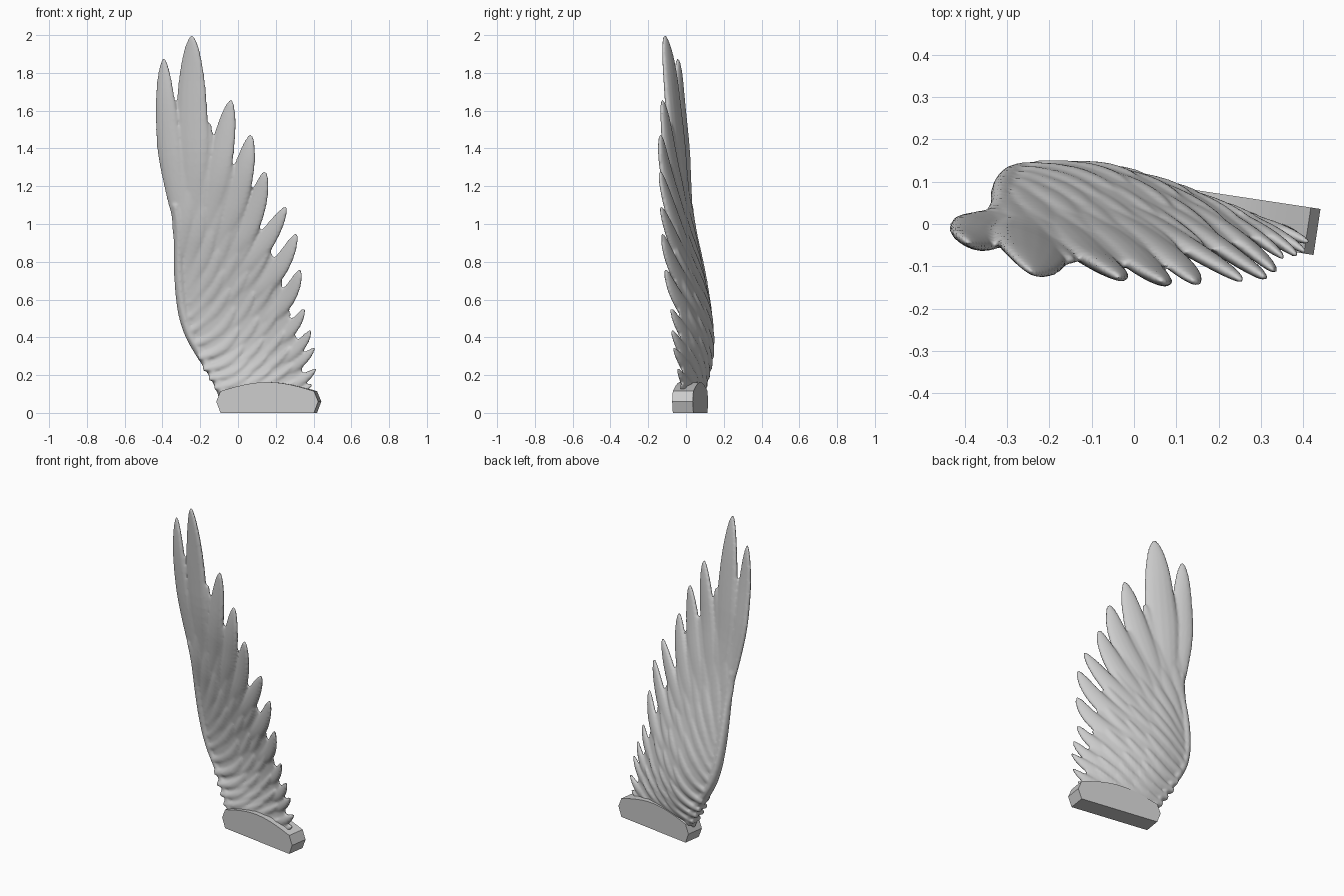
import bpy, bmesh, math
from mathutils import Vector

cube = bpy.data.objects.get("Cube")
if cube:
    bpy.data.objects.remove(cube)

stone = bpy.data.materials.new("light grey")
stone.use_nodes = True
GREY = (0.6, 0.6, 0.6, 1)
stone.diffuse_color = GREY
stone.node_tree.nodes["Principled BSDF"].inputs["Base Color"].default_value = GREY


def table(rows, z, col):
    """Read a column from rows keyed by height."""
    if z <= rows[0][0]:
        return rows[0][col]
    for a, b in zip(rows, rows[1:]):
        if z <= b[0]:
            t = (z - a[0]) / (b[0] - a[0])
            return a[col] + (b[col] - a[col]) * t
    return rows[-1][col]


def soft_table(rows, z, col):
    """The same, rounded off at the rows."""
    return sum(table(rows, z + d * .03, col) for d in range(-3, 4)) / 7


def loft(bm, rings):
    """Closed skin over a list of equal rings."""
    loops = [[bm.verts.new(p) for p in ring] for ring in rings]
    n = len(loops[0])
    for a, b in zip(loops, loops[1:]):
        for i in range(n):
            j = (i + 1) % n
            bm.faces.new((a[i], a[j], b[j], b[i]))
    bm.faces.new(loops[0][::-1])
    bm.faces.new(loops[-1])


def finish(bm, name):
    bmesh.ops.recalc_face_normals(bm, faces=bm.faces)
    mesh = bpy.data.meshes.new(name)
    bm.to_mesh(mesh)
    bm.free()
    obj = bpy.data.objects.new(name, mesh)
    bpy.context.collection.objects.link(obj)
    mesh.materials.append(stone)
    bpy.ops.object.select_all(action='DESELECT')
    obj.select_set(True)
    bpy.context.view_layer.objects.active = obj
    return obj


# Core of the wing: height, leading edge, trailing edge, half thickness
CORE = [(.08, -.09, .37, .04), (.16, -.13, .36, .045), (.27, -.2, .34, .052),
        (.36, -.265, .32, .055), (.45, -.305, .3, .055), (.6, -.333, .26, .048),
        (.8, -.343, .21, .038), (1.0, -.335, .11, .03), (1.2, -.38, .02, .022),
        (1.35, -.4, -.1, .018), (1.5, -.41, -.24, .01)]
# Bend of the wing: height, depth at the leading edge, slope across, bulge
BEND = [(0, .08, -.14, .0), (.15, .085, -.14, .02), (.3, .11, -.22, .055),
        (.5, .11, -.27, .06), (.76, .075, -.29, .04), (1.0, .025, -.25, .02),
        (1.3, -.01, -.27, 0), (1.66, -.045, -.25, 0), (1.85, -.055, -.33, 0),
        (2.1, -.08, -.45, 0)]
# Feathers: tip x, tip z, root x, root z, half width, tip lean in degrees
FEATHERS = [(-.393, 1.88, -.29, .95, .068, -1), (-.245, 2.0, -.245, .9, .096, 0),
            (-.037, 1.66, -.23, .8, .078, 9), (.068, 1.475, -.22, .72, .076, 9),
            (.143, 1.282, -.22, .64, .07, 10), (.255, 1.094, -.22, .57, .064, 27),
            (.308, .952, -.2, .5, .062, 19), (.328, .763, -.18, .43, .058, 14),
            (.352, .555, -.16, .36, .048, 24), (.386, .442, -.13, .31, .046, 26),
            (.406, .348, -.1, .26, .044, 38), (.415, .235, -.07, .21, .042, 46),
            (.395, .155, 0, .13, .036, 55)]


def feather(bm, tip, root, width, lean, thick, offset=0.0, steps=24, sides=14):
    """Flattened blade with a round tip along a bent path, tilted like a shingle."""
    tip, root = Vector(tip), Vector(root)
    a = math.radians(lean)
    ctrl = tip - Vector((math.sin(a), math.cos(a))) * (tip - root).length * .55
    rings = []
    for k in range(steps + 1):
        t = 1 - (1 - k / steps) ** 1.8
        p = root * (1 - t) ** 2 + ctrl * 2 * t * (1 - t) + tip * t * t
        d = ((ctrl - root) * (1 - t) + (tip - ctrl) * t).normalized()
        side = Vector((d.y, -d.x))
        taper = max(.04, (1 - t ** 3.8) ** .58) * (.5 + .5 * min(1, t * 2))
        ring = []
        for i in range(sides):
            u = 2 * math.pi * i / sides
            s = math.cos(u) * width * taper
            h = math.sin(u) * thick * max(.1, taper ** .7) + offset - .12 * s
            q = p + side * s
            ring.append((q.x, h, q.y))
        rings.append(ring)
    loft(bm, rings)


bm = bmesh.new()
rings = []
for k in range(41):
    z = .08 + 1.42 * k / 40
    left, right, thick = (soft_table(CORE, z, c) for c in (1, 2, 3))
    ring = []
    for i in range(40):
        u = 2 * math.pi * i / 40
        c = math.cos(u)
        x = (left + right) / 2 + c * (right - left) / 2
        # blunt leading edge, thin trailing edge
        ring.append((x, math.sin(u) * thick * (.7 - .35 * c), z))
    rings.append(ring)
loft(bm, rings)

# Long flight feathers
for tx, tz, rx, rz, w, lean in FEATHERS:
    feather(bm, (tx, tz), (rx, rz), w, lean, .016 + .17 * w)

# Overlapping tiers of covert feathers on each face
for reach, lift in ((.72, .5), (.5, .72), (.3, .88)):
    for f, g in zip(FEATHERS, FEATHERS[1:]):
        tx, tz, rx, rz, w, lean = [(a + b) / 2 for a, b in zip(f, g)]
        ex, ez = rx + (tx - rx) * reach, rz + (tz - rz) * reach
        depth = table(CORE, ez, 3) * lift * .75
        for face in (-1, 1):
            feather(bm, (ex + .02, ez - .02), (rx - .04, rz - .1), w * .6, lean + 6,
                    .016, face * depth)

# Bone ridge along the leading edge
rings = []
for k in range(25):
    z = .1 + 1.0 * k / 24
    r = .036 - .014 * k / 24
    x = soft_table(CORE, z, 1) + r + .002
    rings.append([(x + r * math.cos(i * math.pi / 6), r * 1.25 * math.sin(i * math.pi / 6), z)
                  for i in range(12)])
loft(bm, rings)

# Sweep the flat wing back at the shoulder and forward at the tips
for v in bm.verts:
    x, z = v.co.x, v.co.z
    base, slope, bulge = (soft_table(BEND, z, c) for c in (1, 2, 3))
    across = min(1, max(0, (x + .35) / .75))
    v.co.y += base + slope * (x + .35) + bulge * math.sin(math.pi * across)

wing = finish(bm, "wing")
remesh = wing.modifiers.new("fuse", 'REMESH')
remesh.mode = 'VOXEL'
remesh.voxel_size = .0075
soften = wing.modifiers.new("soften", 'SMOOTH')
soften.factor = .5
soften.iterations = 5
for m in ("fuse", "soften"):
    bpy.ops.object.modifier_apply(modifier=m)
bpy.ops.object.shade_smooth()

# Plinth: arched slab with chamfered ends
outline = [(-.25, 0), (.25, 0), (.273, .06), (.25, .115)]
outline += [(.25 - .5 * k / 12, .115 + .048 * math.sin(math.pi * k / 12)) for k in range(1, 12)]
outline += [(-.25, .115), (-.273, .06)]
bm = bmesh.new()
loft(bm, [[(x, y, z) for x, z in outline] for y in (-.055, .055)])
plinth = finish(bm, "plinth")
plinth.location = (.163, .022, 0)
plinth.rotation_euler.z = math.radians(-8.6)
bpy.ops.object.shade_smooth_by_angle(angle=math.radians(20))
